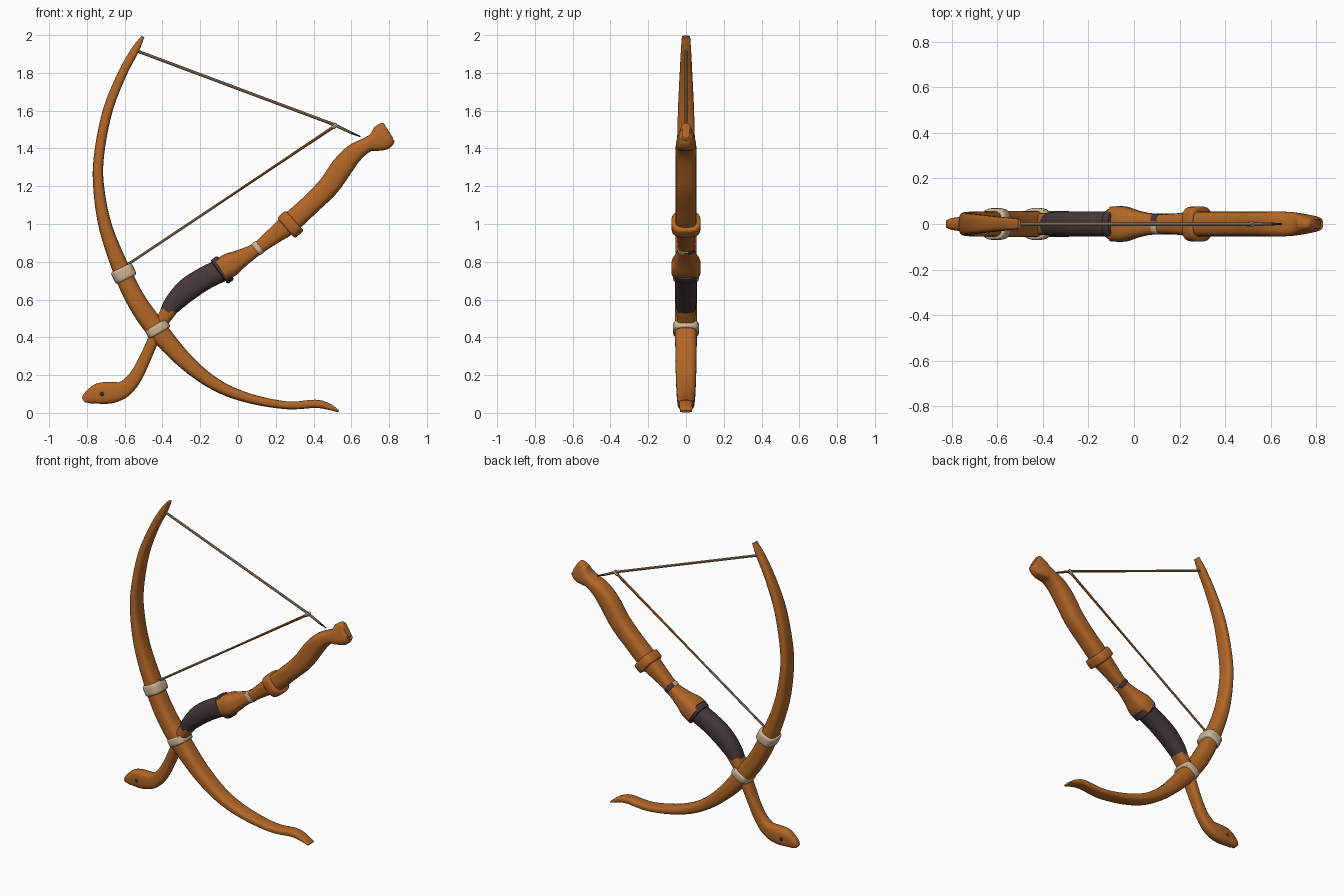
import bpy, bmesh, math
from mathutils import Vector

if "Cube" in bpy.data.objects:
    bpy.data.objects.remove(bpy.data.objects["Cube"])


def material(name, rgb):
    m = bpy.data.materials.new(name)
    m.diffuse_color = (*rgb, 1)
    m.use_nodes = True
    m.node_tree.nodes["Principled BSDF"].inputs["Base Color"].default_value = m.diffuse_color
    return m


wood = material("warm wood", (0.45, 0.135, 0.02))
leather = material("dark leather", (0.062, 0.038, 0.042))
beige = material("beige binding", (0.62, 0.46, 0.30))
cord = material("tan cord", (0.40, 0.28, 0.17))
black = material("dark eye", (0.03, 0.02, 0.02))


def spline(a, b, c, d, t):
    return 0.5 * (2 * b + (c - a) * t + (2 * a - 5 * b + 4 * c - d) * t * t
                  + (3 * b - a - 3 * c + d) * t ** 3)


def sweep(name, pts, mat, steps=5, sides=20, power=3.0):
    """Loft a rounded box section along (x, z, half height, half depth) points."""
    p = [Vector(q) for q in pts]
    p = [2 * p[0] - p[1]] + p + [2 * p[-1] - p[-2]]
    path = []
    for i in range(1, len(p) - 2):
        path += [spline(*p[i - 1:i + 3], k / steps) for k in range(steps)]
    path.append(p[-2])
    bm = bmesh.new()
    rings = []
    for i, q in enumerate(path):
        d = path[min(i + 1, len(path) - 1)] - path[max(i - 1, 0)]
        t = Vector((d[0], 0, d[1])).normalized()
        n = Vector((-t.z, 0, t.x))
        ring = []
        for k in range(sides):
            a = 2 * math.pi * (k + 0.5) / sides
            c, s = math.cos(a), math.sin(a)
            u = math.copysign(abs(c) ** (2 / power), c) * max(q[2], 0.004)
            v = math.copysign(abs(s) ** (2 / power), s) * max(q[3], 0.004)
            ring.append(bm.verts.new(Vector((q[0], v, q[1])) + n * u))
        rings.append(ring)
    for r0, r1 in zip(rings, rings[1:]):
        for k in range(sides):
            j = (k + 1) % sides
            bm.faces.new((r0[k], r0[j], r1[j], r1[k]))
    bm.faces.new(rings[0])
    bm.faces.new(rings[-1])
    bmesh.ops.recalc_face_normals(bm, faces=bm.faces)
    return finish(name, bm, mat)


def finish(name, bm, mat):
    me = bpy.data.meshes.new(name)
    bm.to_mesh(me)
    bm.free()
    ob = bpy.data.objects.new(name, me)
    bpy.context.collection.objects.link(ob)
    me.materials.append(mat)
    bpy.ops.object.select_all(action='DESELECT')
    ob.select_set(True)
    bpy.context.view_layer.objects.active = ob
    bpy.ops.object.shade_smooth_by_angle(angle=math.radians(40))
    return ob


def band(name, x, z, angle, half_len, hw, hy, mat, power=3.0):
    """Short collar with eased rims, its axis at the given angle in xz."""
    c, s = math.cos(math.radians(angle)), math.sin(math.radians(angle))
    prof = [(-1, .86), (-.8, .98), (0, 1), (.8, .98), (1, .86)]
    return sweep(name, [(x + c * half_len * k, z + s * half_len * k, hw * f, hy * f)
                        for k, f in prof], mat, 2, 24, power)


def rod(name, a, b, r0, r1, mat):
    a, b = Vector((a[0], 0, a[1])), Vector((b[0], 0, b[1]))
    bm = bmesh.new()
    bmesh.ops.create_cone(bm, cap_ends=True, segments=8, radius1=r0, radius2=r1,
                          depth=(b - a).length)
    bm.transform((b - a).to_track_quat('Z', 'Y').to_matrix().to_4x4())
    bmesh.ops.translate(bm, verts=bm.verts, vec=(a + b) / 2)
    return finish(name, bm, mat)


# Curved bow limb from top tip to bottom tip
sweep("bow_limb", [
    (-.503, 1.993, .008, .022), (-.545, 1.92, .021, .027), (-.615, 1.79, .024, .034),
    (-.69, 1.60, .026, .043), (-.735, 1.37, .027, .049), (-.738, 1.20, .029, .052),
    (-.70, .98, .036, .055), (-.61, .74, .047, .057), (-.53, .58, .052, .058),
    (-.425, .435, .055, .058), (-.27, .265, .043, .056), (-.11, .145, .033, .052),
    (.06, .077, .026, .048), (.26, .040, .021, .043), (.41, .048, .022, .038),
    (.48, .033, .017, .035), (.533, .008, .006, .032)], wood)

# Snake-head end and its neck, passing through the limb
sweep("snake_head", [
    (-.818, .066, .014, .018), (-.795, .080, .033, .026), (-.735, .102, .056, .034),
    (-.665, .108, .056, .038), (-.605, .125, .045, .036), (-.55, .180, .037, .034),
    (-.505, .26, .032, .036), (-.46, .36, .030, .042), (-.41, .47, .034, .048),
    (-.36, .55, .042, .05)], wood)

# Leather grip
sweep("grip", [
    (-.392, .505, .032, .046), (-.345, .575, .050, .054), (-.27, .65, .062, .056),
    (-.18, .71, .062, .056), (-.08, .76, .062, .056)], leather, power=2.5)
band("grip_ring", -.083, .757, 36, .022, .078, .068, leather, 2.5)

# Wooden stock with flared butt
sweep("stock", [
    (-.09, .755, .062, .078), (-.04, .785, .064, .077), (.02, .82, .048, .058),
    (.10, .868, .035, .043), (.18, .93, .043, .046), (.27, 1.0, .055, .055),
    (.38, 1.10, .054, .056), (.48, 1.20, .057, .056), (.55, 1.30, .058, .056),
    (.615, 1.375, .050, .056), (.685, 1.42, .040, .053), (.725, 1.435, .052, .048),
    (.76, 1.455, .069, .040), (.785, 1.483, .062, .030), (.798, 1.492, .045, .020)],
      wood)
band("stock_ring", .277, .998, 42, .031, .073, .078, wood)

# Thin inlaid waist band: pale on the front, dark at the back
waist = band("waist_band", .105, .872, 37, .016, .038, .046, beige)
waist.data.materials.append(leather)
for f in waist.data.polygons:
    f.material_index = 1 if f.center.y > 0 else 0

# Pale bindings around the limb
band("upper_binding", -.605, .738, -64, .034, .062, .070, beige)
band("cross_binding", -.425, .445, -60, .025, .066, .070, beige)

# Bowstring, knot and pointed end
rod("upper_string", (-.55, 1.922), (.52, 1.522), .008, .008, cord)
rod("string_end", (.50, 1.530), (.60, 1.483), .009, .007, cord)
rod("string_tip", (.60, 1.483), (.648, 1.463), .007, .003, leather)
rod("lower_string_pale", (-.60, .775), (-.12, 1.095), .007, .007, cord)
rod("lower_string_wood", (-.12, 1.095), (.50, 1.510), .006, .008, wood)
rod("string_knot", (.50, 1.510), (.525, 1.528), .012, .012, beige)

# Eyes on both sides of the head
for side, name in ((-1, "eye_front"), (1, "eye_back")):
    bm = bmesh.new()
    bmesh.ops.create_uvsphere(bm, u_segments=12, v_segments=8, radius=.011)
    bmesh.ops.scale(bm, verts=bm.verts, vec=(1, .4, 1))
    bmesh.ops.translate(bm, verts=bm.verts, vec=(-.72, side * .034, .10))
    finish(name, bm, black)
